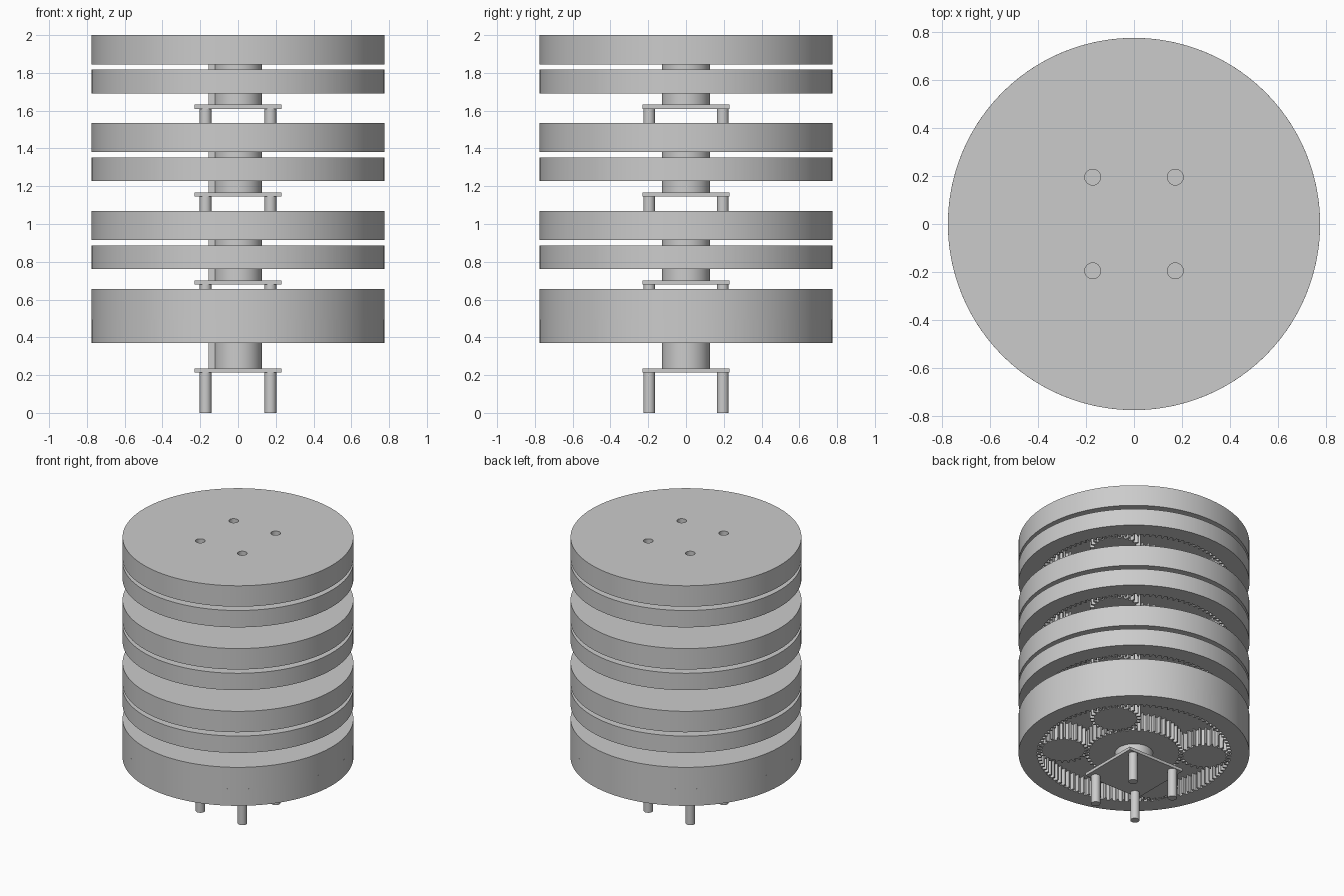
import bpy, bmesh, math
from mathutils import Matrix, Vector

cube = bpy.data.objects.get("Cube")
if cube:
    bpy.data.objects.remove(cube)

grey = bpy.data.materials.new("plain_grey")
grey.use_nodes = True
grey.diffuse_color = (0.6, 0.6, 0.6, 1)
grey.node_tree.nodes["Principled BSDF"].inputs["Base Color"].default_value = (0.6, 0.6, 0.6, 1)

RADIUS = 0.775
GEAR_H = 0.125
MODULE = 0.01325            # pitch radius = teeth * MODULE / 2
SUN, PLANET, RING = 48, 24, 96
ORBIT = (SUN + PLANET) * MODULE / 2
PLANET_ANGLES = [35, 145, 215, 325]
PINS = [(sx * 0.172, sy * 0.195) for sx in (-1, 1) for sy in (-1, 1)]


def finish(bm, name, smooth=True):
    bmesh.ops.recalc_face_normals(bm, faces=bm.faces)
    mesh = bpy.data.meshes.new(name)
    bm.to_mesh(mesh)
    bm.free()
    mesh.materials.append(grey)
    ob = bpy.data.objects.new(name, mesh)
    bpy.context.collection.objects.link(ob)
    if smooth:
        bpy.ops.object.select_all(action='DESELECT')
        ob.select_set(True)
        bpy.context.view_layer.objects.active = ob
        bpy.ops.object.shade_smooth_by_angle(angle=math.radians(25))
    return ob


def add_cylinder(bm, r, z0, z1, x=0, y=0, sides=32):
    bmesh.ops.create_cone(bm, cap_ends=True, segments=sides, radius1=r, radius2=r,
                          depth=z1 - z0, matrix=Matrix.Translation((x, y, (z0 + z1) / 2)))


def add_box(bm, size, centre):
    bmesh.ops.create_cube(bm, size=1, matrix=Matrix.Translation(centre)
                          @ Matrix.Diagonal((*size, 1)))


def toothed_outline(teeth, inner, outer, turn=0, centre=(0, 0)):
    """Trapezoid teeth, four points each, with a tooth centred on the turn angle."""
    pitch = 2 * math.pi / teeth
    points = []
    for k in range(teeth):
        for offset, r in ((-0.25, inner), (-0.12, outer), (0.12, outer), (0.25, inner)):
            a = turn + (k + offset) * pitch
            points.append(Vector((centre[0] + r * math.cos(a), centre[1] + r * math.sin(a), 0)))
    return points


def loop(bm, points, z):
    return [bm.verts.new((p.x, p.y, z)) for p in points]


def bridge(bm, a, b):
    n = len(a)
    for i in range(n):
        bm.faces.new((a[i], a[(i + 1) % n], b[(i + 1) % n], b[i]))


def gear(name, teeth, z, turn=0, centre=(0, 0)):
    pitch_r = teeth * MODULE / 2
    outline = toothed_outline(teeth, pitch_r - 0.015, pitch_r + 0.012, turn, centre)
    bm = bmesh.new()
    low, high = loop(bm, outline, z), loop(bm, outline, z + GEAR_H)
    bridge(bm, low, high)
    bm.faces.new(low)
    bm.faces.new(high)
    return finish(bm, name, smooth=False)


def ring_gear(name, z):
    pitch_r = RING * MODULE / 2
    inner = toothed_outline(RING, pitch_r + 0.015, pitch_r - 0.012)
    outer = [p.normalized() * RADIUS for p in inner]
    bm = bmesh.new()
    loops = [loop(bm, inner, z), loop(bm, outer, z),
             loop(bm, outer, z + GEAR_H), loop(bm, inner, z + GEAR_H)]
    for i in range(4):
        bridge(bm, loops[i], loops[(i + 1) % 4])
    return finish(bm, name)


def lid(name, z0, z1):
    # cover disc drilled with four pin holes
    bm = bmesh.new()
    for x, y in PINS:
        add_cylinder(bm, 0.033, z0 - 0.05, z1 + 0.05, x, y)
    cutter = finish(bm, name + "_hole_cutter", smooth=False)
    bm = bmesh.new()
    add_cylinder(bm, RADIUS, z0, z1, sides=128)
    ob = finish(bm, name, smooth=False)
    mod = ob.modifiers.new("pin_holes", 'BOOLEAN')
    mod.operation = 'DIFFERENCE'
    mod.solver = 'EXACT'
    mod.object = cutter
    bpy.ops.object.select_all(action='DESELECT')
    ob.select_set(True)
    bpy.context.view_layer.objects.active = ob
    bpy.ops.object.modifier_apply(modifier=mod.name)
    bpy.data.objects.remove(cutter)
    bpy.ops.object.shade_smooth_by_angle(angle=math.radians(25))


def carrier(name, z):
    # square plate with four pins below and a keyed hub above
    bm = bmesh.new()
    add_box(bm, (0.46, 0.46, 0.022), (0, 0, z + 0.011))
    for x, y in PINS:
        add_cylinder(bm, 0.031, z - 0.213, z, x, y)
    add_cylinder(bm, 0.128, z + 0.022, z + 0.26, sides=48)
    add_box(bm, (0.06, 0.07, 0.238), (-0.125, 0, z + 0.141))
    finish(bm, name)


# stages from bottom to top; the lowest is closed up, the others spread apart
for i in range(4):
    stage = f"stage_{i + 1}_"
    top = 2.0 - 0.465 * (3 - i)
    if i == 0:
        top = 0.655
        plate_z, gear_z, lid_z = 0.213, 0.37, 0.37 + GEAR_H
    else:
        plate_z, gear_z, lid_z = top - 0.39, top - 0.308, top - 0.155
    carrier(stage + "carrier", plate_z)
    ring_gear(stage + "ring_gear", gear_z)
    gear(stage + "sun_gear", SUN, gear_z)
    for n, degrees in enumerate(PLANET_ANGLES):
        a = math.radians(degrees)
        gear(f"{stage}planet_gear_{n + 1}", PLANET, gear_z, 3 * a - math.pi / PLANET,
             (ORBIT * math.cos(a), ORBIT * math.sin(a)))
    lid(stage + "lid", lid_z, top)
